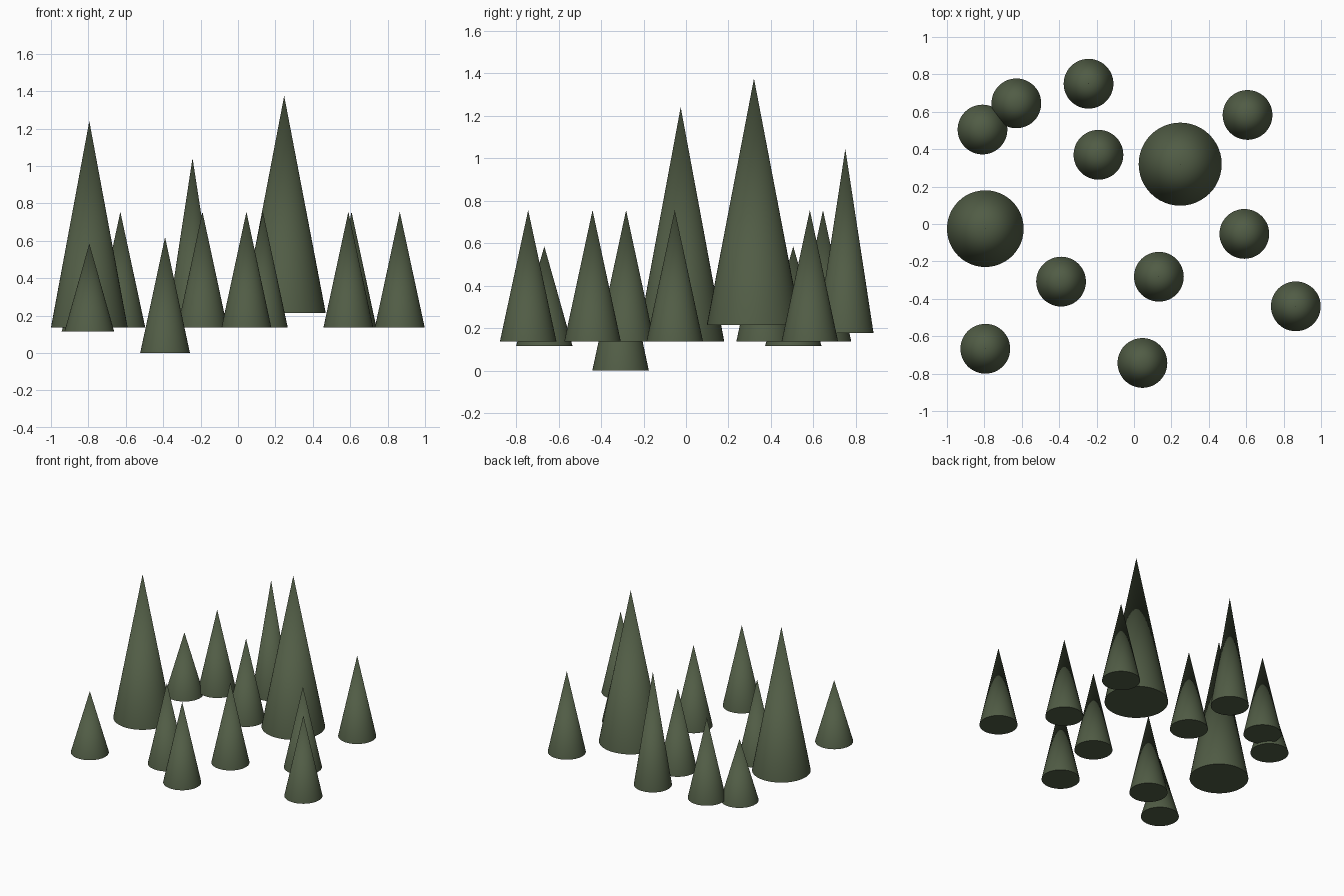
import bpy, math

if "Cube" in bpy.data.objects:
    bpy.data.objects.remove(bpy.data.objects["Cube"])

# Single dark green for all trees
green = bpy.data.materials.new("dark_pine_green")
green.diffuse_color = (0.082, 0.108, 0.060, 1.0)
green.use_nodes = True
green.node_tree.nodes["Principled BSDF"].inputs["Base Color"].default_value = green.diffuse_color

R = 0.133              # usual radius
MID = (0.137, 0.755)   # usual base and tip heights
LOW = (0.115, 0.585)

# x, y, radius, (base height, tip height)
trees = [
    (-0.243, 0.75, R, (0.176, 1.043)),
    (-0.629, 0.645, R, MID),
    (-0.81, 0.505, R, LOW),
    (-0.19, 0.37, R, MID),
    (0.247, 0.32, 0.222, (0.215, 1.375)),
    (0.607, 0.583, R, MID),
    (-0.795, -0.025, 0.205, (0.137, 1.24)),
    (0.59, -0.053, R, MID),
    (-0.39, -0.308, R, (0.0, 0.62)),
    (0.133, -0.282, R, MID),
    (0.865, -0.44, R, MID),
    (-0.795, -0.667, R, LOW),
    (0.045, -0.743, R, MID),
]

# Closed cone trees with smooth sides and a crisp base
for i, (x, y, r, (z0, z1)) in enumerate(trees):
    bpy.ops.mesh.primitive_cone_add(vertices=48, radius1=r, radius2=0, depth=z1 - z0,
                                    location=(x, y, (z0 + z1) / 2))
    tree = bpy.context.object
    tree.name = f"cone_tree_{i + 1}"
    tree.data.materials.append(green)
    bpy.ops.object.shade_smooth_by_angle(angle=math.radians(30))
